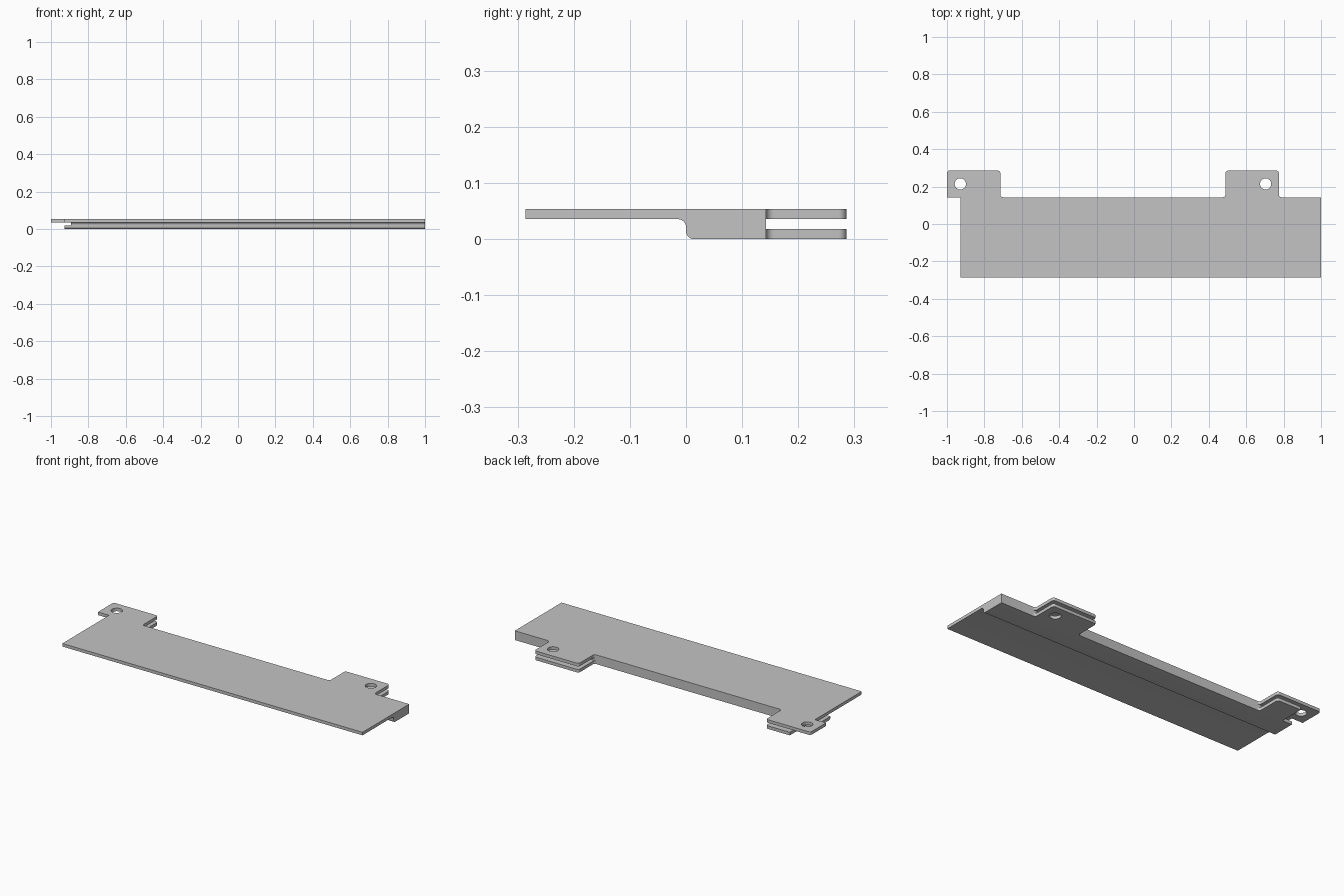
import bpy, bmesh, math
from mathutils import Vector

if "Cube" in bpy.data.objects:
    bpy.data.objects.remove(bpy.data.objects["Cube"])

U = 1 / 14            # design unit: the part is 28 units long
T = U / 4             # layer thickness (three layers in total)
H = 3 * T
R = 0.2 * U           # fillet radius


def rounded(points, steps=6):
    """2D outline from (x, y, radius) entries, with right-angle corners rounded."""
    out = []
    for i, (x, y, r) in enumerate(points):
        p = Vector((x, y))
        if not r:
            out.append(p)
            continue
        d1 = (Vector(points[i - 1][:2]) - p).normalized()
        d2 = (Vector(points[(i + 1) % len(points)][:2]) - p).normalized()
        c = p + r * (d1 + d2)
        for k in range(steps + 1):
            a = math.pi / 2 * k / steps
            out.append(c - r * (d2 * math.cos(a) + d1 * math.sin(a)))
    return out


def prism(name, points, direction):
    """Extrude a closed loop of 3D points into a solid object."""
    bm = bmesh.new()
    face = bm.faces.new([bm.verts.new(p) for p in points])
    ext = bmesh.ops.extrude_face_region(bm, geom=[face])
    verts = [g for g in ext["geom"] if isinstance(g, bmesh.types.BMVert)]
    bmesh.ops.translate(bm, verts=verts, vec=direction)
    bmesh.ops.recalc_face_normals(bm, faces=bm.faces)
    mesh = bpy.data.meshes.new(name)
    bm.to_mesh(mesh)
    bm.free()
    obj = bpy.data.objects.new(name, mesh)
    bpy.context.collection.objects.link(obj)
    return obj


def box(name, x0, x1, y0, y1, z0, z1):
    return prism(name, [(x0, y0, z0), (x1, y0, z0), (x1, y1, z0), (x0, y1, z0)],
                 (0, 0, z1 - z0))


def cut(target, cutter):
    mod = target.modifiers.new("cut", "BOOLEAN")
    mod.operation = "DIFFERENCE"
    mod.solver = "EXACT"
    mod.object = cutter
    bpy.context.view_layer.objects.active = target
    bpy.ops.object.modifier_apply(modifier=mod.name)
    bpy.data.objects.remove(cutter)


front, back, tab_end = -4 * U, 2 * U, 4 * U
left = -1 + U                      # left end of the main plate
tab_a = -1 + 4 * U                 # right side of the left tab
tab_b0, tab_b1 = 0.775 - 4 * U, 0.775

# Full plan outline, including both rounded tabs
outline = rounded([
    (left, front, 0), (1, front, 0), (1, back, 0),
    (tab_b1, back, R), (tab_b1, tab_end, R), (tab_b0, tab_end, R), (tab_b0, back, R),
    (tab_a, back, R), (tab_a, tab_end, R), (-1, tab_end, R), (-1, back, 0),
    (left, back, 0)])
plate = prism("hinged_plate", [(p.x, p.y, 0) for p in outline], (0, 0, H))

# Step under the front half, with concave and convex fillets
step = rounded([(-0.5, -0.1, 0), (R, -0.1, 0), (R, 0, 0), (0, 0, R),
                (0, 2 * T, R), (-0.5, 2 * T, 0)])
cut(plate, prism("step_cutter", [(-1.2, p.x, p.y) for p in step], (2.4, 0, 0)))

# Slot that splits each tab into an upper and a lower leaf
cut(plate, box("slot_cutter", -1.2, 1.2, back + 0.0001, 0.5, T, 2 * T))

# Left end: lower layers are set back below the top leaf
cut(plate, box("end_cutter", -1.2, left, -0.5, 0.5, -0.1, 2 * T))
cut(plate, box("middle_cutter", -1.2, -1 + 1.5 * U, -0.5, 0.5, T, 2 * T))
cut(plate, box("lower_leaf_cutter", -1.2, -0.867, back, 0.5, -0.1, 2 * T))

# Pin holes
for hx in (-1 + U, tab_b1 - U):
    ring = [(hx + 0.03 * math.cos(2 * math.pi * k / 32),
             3 * U + 0.03 * math.sin(2 * math.pi * k / 32), -0.1) for k in range(32)]
    cut(plate, prism("hole_cutter", ring, (0, 0, 0.3)))

# Colour and shading
grey = bpy.data.materials.new("light grey")
grey.diffuse_color = (0.55, 0.55, 0.55, 1)
grey.use_nodes = True
grey.node_tree.nodes["Principled BSDF"].inputs["Base Color"].default_value = grey.diffuse_color
plate.data.materials.clear()
plate.data.materials.append(grey)
for poly in plate.data.polygons:
    poly.material_index = 0
bpy.context.view_layer.objects.active = plate
plate.select_set(True)
bpy.ops.object.shade_smooth_by_angle(angle=math.radians(30))
